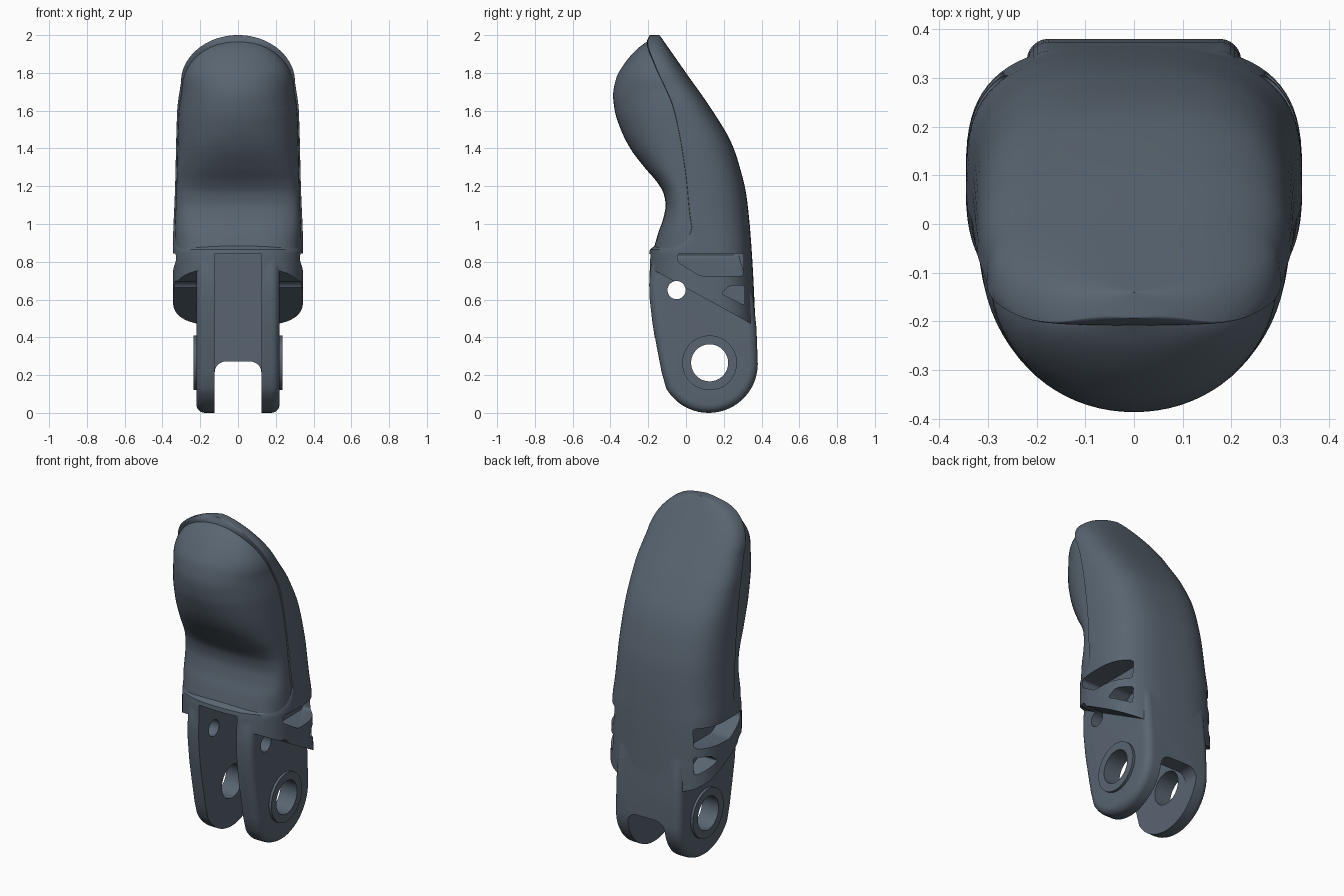
import bpy, bmesh, math
from mathutils import Vector

if "Cube" in bpy.data.objects:
    bpy.data.objects.remove(bpy.data.objects["Cube"])

def curve(keys):
    """Smooth interpolation without overshoot through (z, value) keys."""
    n = len(keys)
    d = [(keys[i+1][1]-keys[i][1])/(keys[i+1][0]-keys[i][0]) for i in range(n-1)]
    m = [d[0]] + [2*a*b/(a+b) if a*b > 0 else 0 for a, b in zip(d, d[1:])] + [d[-1]]
    def f(z):
        z = min(max(z, keys[0][0]), keys[-1][0])
        i = 0
        while i < n-2 and z > keys[i+1][0]:
            i += 1
        h = keys[i+1][0]-keys[i][0]
        t = (z-keys[i][0])/h
        return ((1+2*t)*(1-t)**2*keys[i][1] + t*(1-t)**2*h*m[i]
                + t*t*(3-2*t)*keys[i+1][1] + t*t*(t-1)*h*m[i+1])
    return f

def finish(bm, name):
    bmesh.ops.recalc_face_normals(bm, faces=bm.faces)
    me = bpy.data.meshes.new(name)
    bm.to_mesh(me)
    bm.free()
    ob = bpy.data.objects.new(name, me)
    bpy.context.collection.objects.link(ob)
    return ob

def skin(name, loops):
    """Join a stack of point loops and cap both ends."""
    bm = bmesh.new()
    rings = [[bm.verts.new(p) for p in loop] for loop in loops]
    n = len(rings[0])
    for a, b in zip(rings, rings[1:]):
        for i in range(n):
            j = (i+1) % n
            bm.faces.new((a[i], a[j], b[j], b[i]))
    bm.faces.new(rings[0])
    bm.faces.new(rings[-1])
    return finish(bm, name)

def loft(name, levels, section, n=80):
    """Stack superellipse sections: half width, middle y, front and back depth, exponents."""
    loops = []
    for z in levels:
        w, yc, df, db, nf, nb = section(z)
        loop = []
        for i in range(n):
            c, s = math.cos(2*math.pi*i/n), math.sin(2*math.pi*i/n)
            e, dep = (nb, db) if s >= 0 else (nf, df)
            loop.append((math.copysign(abs(c)**(2/e), c)*w,
                         math.copysign(abs(s)**(2/e), s)*dep + yc, z))
        loops.append(loop)
    return skin(name, loops)

def prism(name, pts, x0, x1, bevel=0, along_x=True):
    """Extrude a (y, z) outline along x; round either its corners or its rims."""
    ob = skin(name, [[(x, y, z) for y, z in pts] for x in (x0, x1)])
    if bevel:
        bm = bmesh.new()
        bm.from_mesh(ob.data)
        edges = [e for e in bm.edges
                 if (abs(e.verts[0].co.x-e.verts[1].co.x) > 1e-4) == along_x]
        bmesh.ops.bevel(bm, geom=edges, offset=bevel, segments=5, profile=0.5,
                        affect='EDGES', clamp_overlap=True)
        bm.to_mesh(ob.data)
        bm.free()
    return ob

def pillow(name, pts, half, r, steps=6):
    """Extrude an outline to both sides of x = 0 with rounded rims of radius r."""
    p = [Vector(q) for q in pts]
    n = len(p)
    centre = sum(p, Vector((0, 0)))/n
    inward = []
    for i in range(n):
        a, b = (p[i]-p[i-1]).normalized(), (p[(i+1) % n]-p[i]).normalized()
        na, nb = Vector((-a.y, a.x)), Vector((-b.y, b.x))
        v = (na+nb)/(1+na.dot(nb))
        inward.append(v if v.dot(centre-p[i]) > 0 else -v)
    arc = [math.pi/2*k/steps for k in range(steps+1)]
    prof = [(half-r+r*math.sin(t), r*(1-math.cos(t))) for t in arc]
    prof = [(-x, o) for x, o in reversed(prof)] + prof
    return skin(name, [[(x, *(q+v*o)) for q, v in zip(p, inward)] for x, o in prof])

def disc(y, z, r, n=64):
    return [(y+r*math.cos(2*math.pi*i/n), z+r*math.sin(2*math.pi*i/n)) for i in range(n)]

def rect(y0, y1, z0, z1):
    return [(y0, z0), (y1, z0), (y1, z1), (y0, z1)]

def boolean(ob, tool, op='DIFFERENCE'):
    tool.hide_render = True
    m = ob.modifiers.new('cut', 'BOOLEAN')
    m.operation, m.object, m.solver = op, tool, 'EXACT'
    bpy.context.view_layer.objects.active = ob
    bpy.ops.object.modifier_apply(modifier=m.name)
    bpy.data.objects.remove(tool, do_unlink=True)

# Curves that steer the finger shape along z
back = curve([(.4, .37), (.6, .362), (.9, .345), (1.15, .32), (1.3, .285), (1.43, .24),
              (1.6, .14), (1.8, 0), (2, -.14)])
seam = curve([(.4, .1), (.86, .08), (1, .03), (1.27, 0), (1.6, -.06), (1.85, -.165),
              (1.96, -.2), (2, -.185)])
side = curve([(.4, .345), (.85, .345), (1.2, .333), (1.6, .322), (1.75, .302)])
collar_front = curve([(.4, -.165), (.55, -.185), (.65, -.193), (.84, -.187), (1, -.14)])
pad_front = curve([(.85, -.176), (.95, -.148), (1.03, -.12), (1.1, -.108), (1.16, -.118),
                   (1.22, -.152), (1.3, -.22), (1.4, -.295), (1.5, -.345), (1.6, -.377),
                   (1.68, -.386), (1.77, -.37), (1.85, -.325), (1.93, -.255), (1.97, -.2)])
pad_power = curve([(.85, 3.2), (1.1, 3.3), (1.4, 2.4), (1.7, 2.05), (1.97, 2)])

def width(z):
    t = min(max(0, (z-1.75)/.25), .9997)
    return side(z)*math.sqrt(1-t*t)

def shell_section(z):
    yc = seam(z)
    t = min(max(0, (z-.86)/.14), 1)
    k = 1-t*t*(3-2*t)
    return width(z), yc, (yc-collar_front(z))*k+.008, back(z)-yc, 2.7, 3.0

def pad_section(z):
    yc = seam(z)+.01
    return width(z+.03)*.98, yc, yc-pad_front(z), .03, pad_power(z), 3

# Main shell: collar below, back of the fingertip above
levels = [.4+1.35*i/64 for i in range(65)]
levels += [1.75+.25*math.sin(math.pi/2*i/20) for i in range(1, 21)]
shell = loft('finger_shell', levels, shell_section)

# Soft pad on the front
levels = [.862+.86*i/48 for i in range(49)]
levels += [1.722+.248*math.sin(math.pi/2*i/20) for i in range(1, 21)]
pad = loft('finger_pad', levels, pad_section)

# Diagonal undercut and the two side pockets, both sides
diagonal = [(-.5, .937), (.6, .331), (.6, -.2), (-.5, -.2)]
big_pocket = [(-.045, .845), (.305, .845), (.305, .725), (.075, .725), (-.045, .8)]
small_pocket = [(.185, .632), (.235, .675), (.31, .675), (.31, .57)]
for s in (1, -1):
    boolean(shell, prism('undercut', diagonal, s*.21, s*.7))
    boolean(shell, prism('pocket', big_pocket, s*.21, s*.7, .018))
    boolean(shell, prism('pocket', small_pocket, s*.21, s*.7, .014))

# Hinge block with rounded rims
outline = [(.12+.26*math.cos(math.radians(-a)), .26+.26*math.sin(math.radians(-a)))
           for a in range(0, 151, 6)]
outline += [(-.13, .22), (-.155, .35), (-.177, .47), (-.192, .6), (-.195, .68),
            (-.188, .77), (-.165, .853), (.29, .853), (.32, .76), (.355, .62), (.373, .45)]
boolean(shell, pillow('hinge_block', outline, .22, .045), 'UNION')

# Raised rings around the hinge hole
boolean(shell, prism('hinge_ring', disc(.125, .265, .145), -.235, .235), 'UNION')

# Slot between the lugs, open notch underneath, hinge hole and pin hole
boolean(shell, prism('slot', rect(-1, .29, -.1, .84), -.125, .125))
boolean(shell, prism('notch', rect(-.9, 1, -.2, .273), -.1235, .1235, .06, False))
boolean(shell, prism('hinge_hole', disc(.125, .265, .098), -1, 1))
boolean(shell, prism('pin_hole', disc(-.05, .65, .048, 40), -1, 1))

# Dark slate plastic, smooth shading with crisp edges
slate = bpy.data.materials.new('slate')
slate.diffuse_color = (.1, .13, .165, 1)
slate.use_nodes = True
slate.node_tree.nodes["Principled BSDF"].inputs["Base Color"].default_value = slate.diffuse_color
for ob in (shell, pad):
    ob.data.materials.clear()
    ob.data.materials.append(slate)
    bpy.ops.object.select_all(action='DESELECT')
    ob.select_set(True)
    bpy.context.view_layer.objects.active = ob
    bpy.ops.object.shade_smooth_by_angle(angle=math.radians(32))
